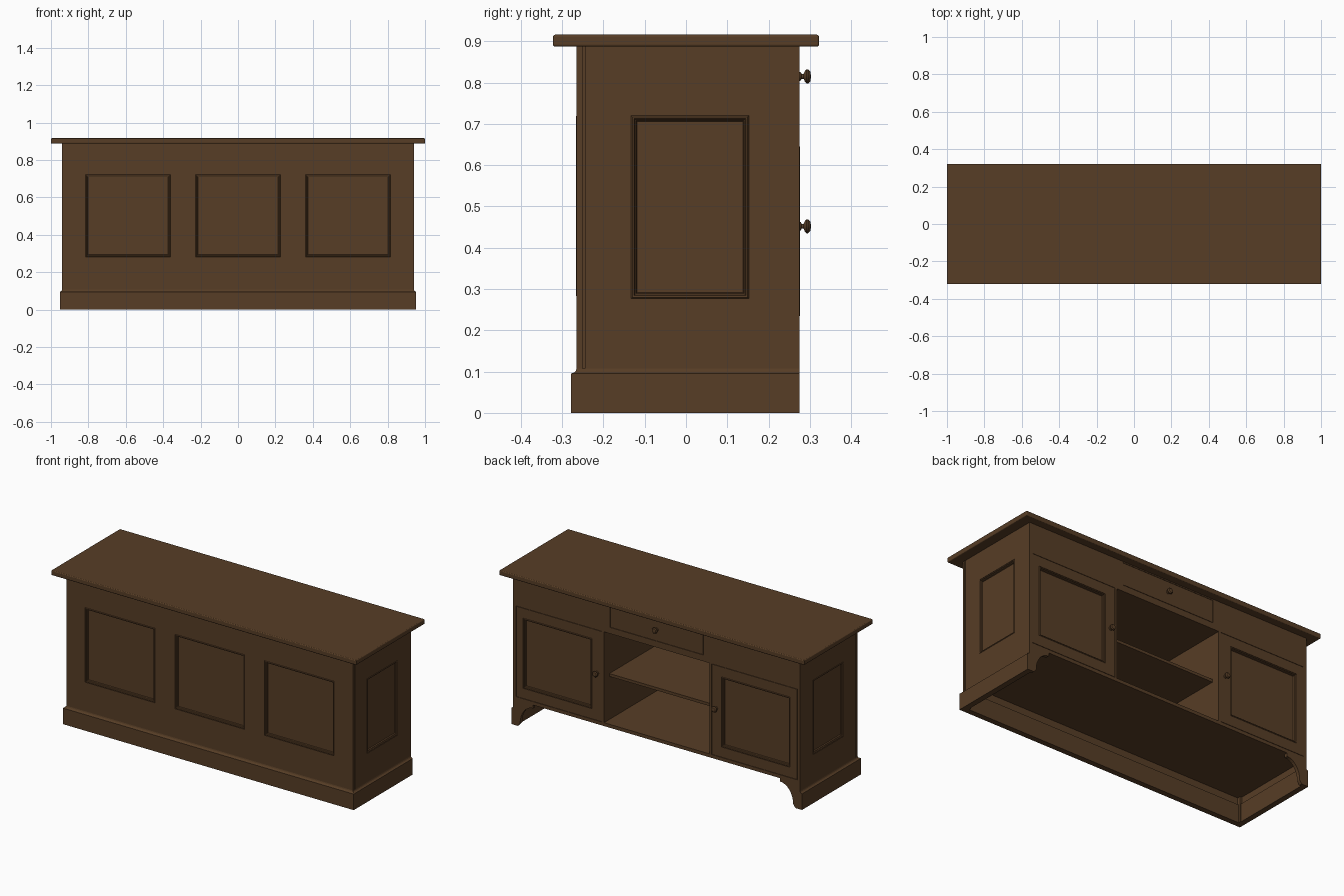
import bpy, bmesh, math
from mathutils import Matrix, Vector

if "Cube" in bpy.data.objects:
    bpy.data.objects.remove(bpy.data.objects["Cube"])

wood = bpy.data.materials.new("dark brown wood")
wood.diffuse_color = (0.095, 0.047, 0.019, 1)
wood.use_nodes = True
wood.node_tree.nodes["Principled BSDF"].inputs["Base Color"].default_value = wood.diffuse_color


def finish(name, bm, mirror=False, thick=0, smooth=False):
    me = bpy.data.meshes.new(name)
    bm.to_mesh(me)
    bm.free()
    ob = bpy.data.objects.new(name, me)
    bpy.context.collection.objects.link(ob)
    me.materials.append(wood)
    if thick:
        s = ob.modifiers.new("thickness", 'SOLIDIFY')
        s.thickness, s.offset = thick, -1
    if mirror:
        ob.modifiers.new("mirror", 'MIRROR').use_mirror_merge = False
    if smooth:
        bpy.ops.object.select_all(action='DESELECT')
        ob.select_set(True)
        bpy.context.view_layer.objects.active = ob
        bpy.ops.object.shade_smooth_by_angle(angle=math.radians(35))
    return ob


def box(name, x, y, z, mirror=False, bevel=0):
    bm = bmesh.new()
    bmesh.ops.create_cube(bm, size=1)
    for v in bm.verts:
        v.co = [(r[0] + r[1]) / 2 + c * (r[1] - r[0]) for r, c in zip((x, y, z), v.co)]
    ob = finish(name, bm, mirror)
    if bevel:
        b = ob.modifiers.new("soft edge", 'BEVEL')
        b.width, b.segments = bevel, 3
    return ob


# Faces of the cabinet: (u, v, outward) mapped into the world
def frame(u, w, at):
    return Matrix.Translation(Vector(w) * at) @ Matrix((u, (0, 0, 1), w)).transposed().to_4x4()


FRONT = frame((1, 0, 0), (0, -1, 0), 0.265)
RIGHT = frame((0, 1, 0), (1, 0, 0), 0.94)
BACK = frame((-1, 0, 0), (0, 1, 0), 0.275)


def slab(name, m, rect, holes, thick, mirror=False):
    """Flat board (u0, u1, v0, v1) with rectangular holes."""
    us = sorted({u for r in [rect] + holes for u in r[:2]})
    vs = sorted({v for r in [rect] + holes for v in r[2:]})
    bm = bmesh.new()
    pts = {(u, v): bm.verts.new(m @ Vector((u, v, 0))) for u in us for v in vs}
    for a, b in zip(us, us[1:]):
        for c, d in zip(vs, vs[1:]):
            mu, mv = (a + b) / 2, (c + d) / 2
            if not any(h[0] < mu < h[1] and h[2] < mv < h[3] for h in holes):
                bm.faces.new([pts[a, c], pts[b, c], pts[b, d], pts[a, d]])
    bmesh.ops.delete(bm, geom=[v for v in bm.verts if not v.link_faces], context='VERTS')
    return finish(name, bm, mirror, thick)


def recessed_panel(name, m, rect, mirror=False):
    """Moulding ring stepping down to a sunken flat panel."""
    profile = [(0, -0.003), (0.003, 0.001), (0.007, 0.001), (0.009, -0.004),
               (0.012, -0.005), (0.014, -0.012)]
    u0, u1, v0, v1 = rect
    bm = bmesh.new()
    rings = [[bm.verts.new(m @ Vector((u, v, h))) for u, v in
              ((u0 + i, v0 + i), (u1 - i, v0 + i), (u1 - i, v1 - i), (u0 + i, v1 - i))]
             for i, h in profile]
    for a, b in zip(rings, rings[1:]):
        for k in range(4):
            n = (k + 1) % 4
            bm.faces.new([a[k], a[n], b[n], b[k]])
    bm.faces.new(rings[-1])
    finish(name, bm, mirror, 0.004)


def knob(name, x, z, mirror=False):
    profile = [(0, 0.0), (0.011, 0.0), (0.010, 0.003), (0.006, 0.005), (0.006, 0.010),
               (0.013, 0.013), (0.017, 0.017), (0.017, 0.021), (0.012, 0.026), (0, 0.028)]
    bm = bmesh.new()
    vs = [bm.verts.new((x + r, 0.275 + y, z)) for r, y in profile]
    es = [bm.edges.new(p) for p in zip(vs, vs[1:])]
    bmesh.ops.spin(bm, geom=vs + es, cent=(x, 0.275, z), axis=(0, 1, 0),
                   angle=2 * math.pi, steps=20)
    bmesh.ops.remove_doubles(bm, verts=bm.verts, dist=1e-5)
    bmesh.ops.recalc_face_normals(bm, faces=bm.faces)
    finish(name, bm, mirror, smooth=True)


# Table top
box("top", (-1, 1), (-0.322, 0.322), (0.887, 0.916), bevel=0.005)

# Front board with three sunken panels
holes = [(c - 0.228, c + 0.228, 0.28, 0.722) for c in (-0.588, 0, 0.588)]
slab("front_board", FRONT, (-0.94, 0.94, 0.0, 0.887), holes, 0.014)
for i, h in enumerate(holes):
    recessed_panel(f"front_panel_{i + 1}", FRONT, h)
box("front_lining", (-0.926, 0.926), (-0.25, -0.244), (0.15, 0.887))

# Side boards with one panel each, leaving a thin groove near the front
side = (-0.133, 0.152, 0.277, 0.72)
slab("side_boards", RIGHT, (-0.245, 0.275, 0.0, 0.887), [side], 0.014, True)
recessed_panel("side_panels", RIGHT, side, True)
box("corner_posts", (0.915, 0.934), (-0.252, -0.23), (0.0, 0.887), True)

# Plinth swept around front and sides with a coved upper edge
bm = bmesh.new()
profile = [(0, 0.108), (0.002, 0.102), (0.006, 0.098), (0.013, 0.095), (0.013, 0),
           (-0.02, 0), (-0.02, 0.108)]
rings = [[bm.verts.new((sx * (0.94 + o), 0.275 if end else -0.265 - o, z)) for o, z in profile]
         for sx, end in ((-1, 1), (-1, 0), (1, 0), (1, 1))]
for a, b in zip(rings, rings[1:]):
    for k in range(len(profile)):
        n = (k + 1) % len(profile)
        bm.faces.new([a[k], a[n], b[n], b[k]])
bm.faces.new(rings[0])
bm.faces.new(rings[-1])
bmesh.ops.recalc_face_normals(bm, faces=bm.faces)
finish("plinth", bm)

# Curved bracket feet at the back
bm = bmesh.new()
pts = [(0.94, 0), (0.91, 0)]
pts += [(0.81 + 0.085 * math.cos(t), 0.02 + 0.11 * math.sin(t))
        for t in [math.pi / 2 * k / 8 for k in range(9)]]
pts += [(0.81, 0.152), (0.94, 0.152)]
f = bm.faces.new([bm.verts.new((x, 0.275, z)) for x, z in pts])
f.normal_update()
if f.normal.y < 0:
    f.normal_flip()
finish("bracket_feet", bm, True, 0.02)

# Back face frame with openings for doors, drawer and shelves
door = (0.36, 0.922, 0.17, 0.708)
mirrored_door = (-0.922, -0.36, 0.17, 0.708)
drawer = (-0.306, 0.306, 0.745, 0.88)
slab("back_frame", BACK, (-0.927, 0.927, 0.15, 0.887),
     [door, mirrored_door, (-0.345, 0.345, 0.17, 0.708), drawer], 0.02)

# Doors with sunken panels (built on +x, mirrored)
gap = 0.002
d = (-door[1] + gap, -door[0] - gap, door[2] + gap, door[3] - gap)
dp = (-0.875, -0.425, 0.232, 0.648)
slab("doors", BACK, d, [dp], 0.02, True)
recessed_panel("door_panels", BACK, dp, True)
knob("door_knobs", 0.39, 0.452, True)

# Drawer
slab("drawer_front", BACK, (-0.304, 0.304, 0.747, 0.878), [], 0.02)
knob("drawer_knob", 0, 0.815)

# Interior carcass: floor, ceiling, partitions and shelf
box("carcass_floor", (-0.926, 0.926), (-0.25, 0.256), (0.15, 0.17))
box("carcass_ceiling", (-0.926, 0.926), (-0.25, 0.256), (0.708, 0.722))
box("partitions", (0.345, 0.36), (-0.25, 0.256), (0.17, 0.708), True)
box("shelf", (-0.345, 0.345), (-0.25, 0.225), (0.425, 0.442))
